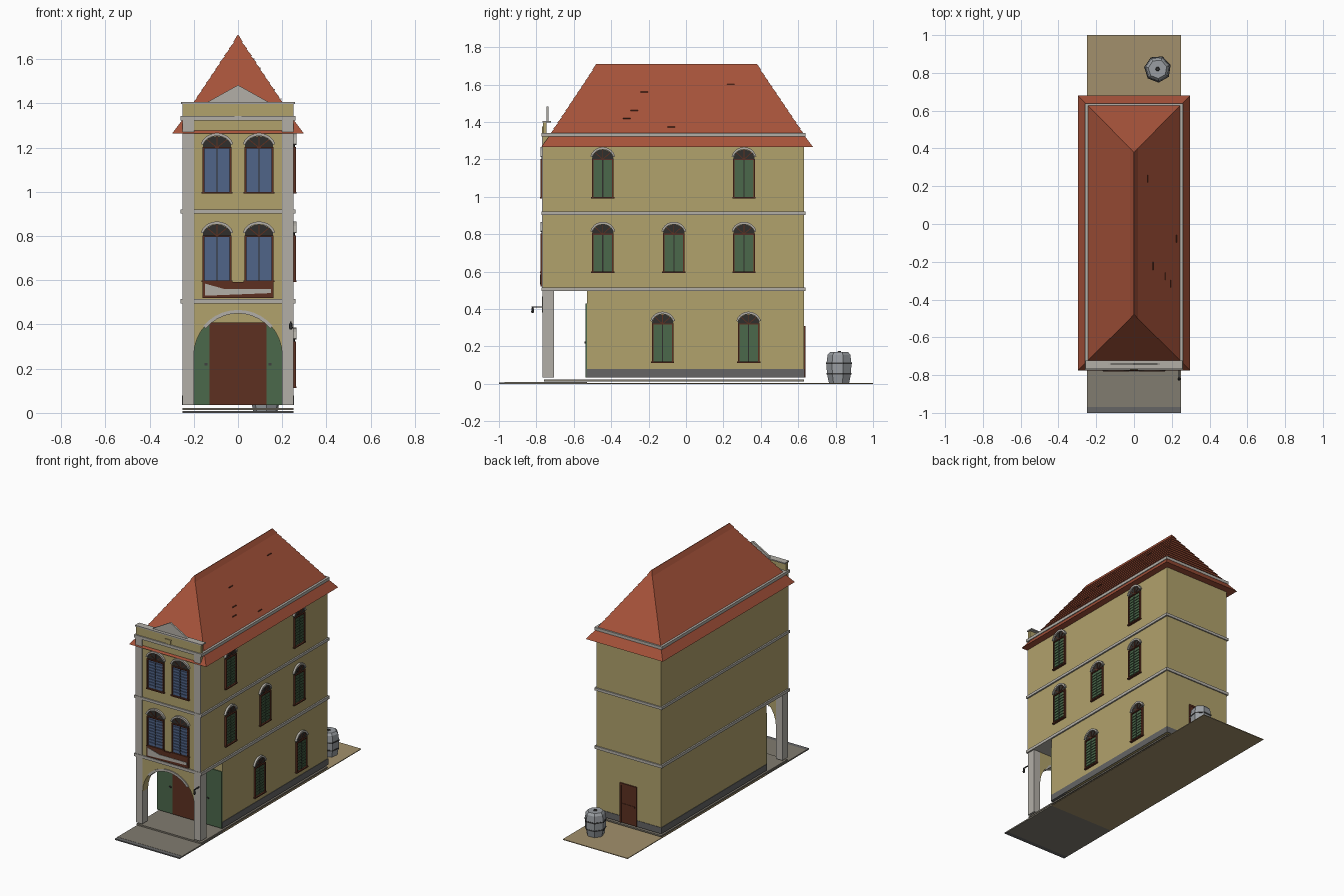
import bpy, bmesh, math, random

if "Cube" in bpy.data.objects:
    bpy.data.objects.remove(bpy.data.objects["Cube"])

random.seed(4)
MATS = {}
COL = {"wall": (.44, .36, .15), "roof": (.38, .085, .042), "green": (.07, .14, .07),
       "blue": (.08, .13, .25), "brown": (.11, .03, .015), "dark": (.03, .028, .025),
       "trim": (.45, .43, .39), "stone": (.13, .13, .13), "paving": (.22, .2, .16),
       "sand": (.36, .28, .15), "iron": (.05, .05, .05), "steel": (.32, .34, .36)}


def finish(name, bm, col):
    bmesh.ops.recalc_face_normals(bm, faces=bm.faces)
    me = bpy.data.meshes.new(name)
    bm.to_mesh(me)
    bm.free()
    ob = bpy.data.objects.new(name, me)
    bpy.context.collection.objects.link(ob)
    if col not in MATS:
        MATS[col] = bpy.data.materials.new(col)
        MATS[col].diffuse_color = (*COL[col], 1)
    me.materials.append(MATS[col])
    return ob


# Wall placements: (along wall, height, outward distance) -> world
def front(u, z, d): return (u, -.765 - d, z)
def inner(u, z, d): return (u, -.53 - d, z)
def right(u, z, d): return (.25 + d, u, z)
def back(u, z, d): return (-u, .63 + d, z)


def add_plate(bm, pts, d0, d1, place):
    a = [bm.verts.new(place(u, z, d0)) for u, z in pts]
    b = [bm.verts.new(place(u, z, d1)) for u, z in pts]
    bm.faces.new(a[::-1])
    bm.faces.new(b)
    for i in range(len(a)):
        j = (i + 1) % len(a)
        bm.faces.new((a[i], a[j], b[j], b[i]))


def plates(name, items, place, col):
    bm = bmesh.new()
    for pts, d0, d1 in items:
        add_plate(bm, pts, d0, d1, place)
    return finish(name, bm, col)


def rect(u0, u1, z0, z1):
    return [(u0, z0), (u1, z0), (u1, z1), (u0, z1)]


def box(name, x0, x1, y0, y1, z0, z1, col):
    return plates(name, [(rect(x0, x1, z0, z1), y0, y1)], lambda u, z, d: (u, d, z), col)


def arc(c, z, rx, rz, a0=0, a1=180, n=10):
    return [(c + rx * math.cos(math.radians(a0 + (a1 - a0) * i / n)),
             z + rz * math.sin(math.radians(a0 + (a1 - a0) * i / n))) for i in range(n + 1)]


def loft(name, rings, col):
    bm = bmesh.new()
    vs = [[bm.verts.new(p) for p in r] for r in rings]
    for a, b in zip(vs, vs[1:]):
        for i in range(len(a)):
            j = (i + 1) % len(a)
            bm.faces.new((a[i], a[j], b[j], b[i]))
    bm.faces.new(vs[0][::-1])
    bm.faces.new(vs[-1])
    return finish(name, bm, col)


def circle(x, y, z, r, n, turn=0):
    return [(x + r * math.cos(turn + 2 * math.pi * i / n),
             y + r * math.sin(turn + 2 * math.pi * i / n), z) for i in range(n)]


# Ground, paving and floor slab
box("sand_yard", -.25, .25, -.53, 1, 0, .005, "sand")
box("front_paving", -.25, .25, -.97, -.53, 0, .009, "paving")
box("kerb", -.25, .25, -1, -.97, 0, .008, "stone")
box("floor_slab", -.25, .25, -.76, .63, .012, .022, "paving")

# Main body
box("ground_floor", -.25, .25, -.53, .63, .035, .5, "wall")
box("upper_floors", -.25, .25, -.765, .63, .5, 1.335, "wall")
box("plinth", -.253, .253, -.533, .633, .035, .078, "stone")
for z, h in ((.495, .02), (.902, .018), (1.322, .02)):
    box("string_course", -.26, .26, -.773, .638, z, z + h, "trim")

# Arcade and pilasters
for s in (-1, 1):
    x0, x1 = sorted((s * .2, s * .25))
    box("arcade_pillar", x0, x1, -.768, -.705, .035, .5, "trim")
    box("front_pilaster", x0, x1, -.77, -.764, .5, 1.33, "trim")
plates("arcade_arch", [([(.2, .5), *arc(0, .26, .2, .2, n=16), (-.2, .5)], -.06, 0)], front, "wall")
plates("arch_molding", [(arc(0, .26, .206, .206, 40, 140) + arc(0, .26, .19, .19, 140, 40), -.06, .006)],
       front, "trim")

# Entrance under the arcade
plates("entrance_door", [(rect(-.13, .13, .035, .41), 0, .007)], inner, "brown")
plates("entrance_shutters", [(rect(s * .19 - .06, s * .19 + .06, .035, .43), 0, .006) for s in (-1, 1)],
       inner, "green")
plates("entrance_handles", [(rect(s * .145 - .006, s * .145 + .006, .215, .225), .005, .012) for s in (-1, 1)],
       inner, "iron")

# Back door
plates("back_door", [(rect(-.055, .055, .035, .3), 0, .004)], back, "brown")
plates("back_door_frame", [(rect(-.065, -.053, .035, .31), 0, .008), (rect(.053, .065, .035, .31), 0, .008),
                           (rect(-.053, .053, .298, .31), 0, .008), (rect(-.05, .05, .16, .17), 0, .007)],
       back, "brown")


def window(place, c, z0, w, col):
    z1, r = z0 + .2, w / 2
    plates("window_frame", [(rect(c - r, c - r + .008, z0, z1), 0, .012),
                            (rect(c + r - .008, c + r, z0, z1), 0, .012),
                            (rect(c - r, c + r, z1 - .004, z1 + .003), 0, .012),
                            (rect(c - r - .004, c + r + .004, z0 - .008, z0), 0, .015)], place, "brown")
    leaves, slats = [], []
    for s in (-1, 1):
        m = c + s * (r - .007) / 2
        h = (r - .01) / 2
        leaves.append((rect(m - h, m + h, z0, z1 - .004), 0, .004))
        for i in range(9):
            z = z0 + .012 + i * .02
            slats.append((rect(m - h + .003, m + h - .003, z, z + .012), .004, .009))
    plates("shutters", leaves + slats, place, col)
    plates("shutter_gap", [(rect(c - .003, c + .003, z0, z1), 0, .006)], place, "dark")
    plates("fanlight", [(arc(c, z1, r, .052), 0, .005)], place, "dark")
    bars = []
    for a in (45, 90, 135):
        ca, sa = math.cos(math.radians(a)), math.sin(math.radians(a))
        ex, ez = c + r * .95 * ca, z1 + .05 * sa
        bars.append(([(c - .002 * sa, z1 + .002 * ca), (c + .002 * sa, z1 - .002 * ca),
                      (ex + .002 * sa, ez - .002 * ca), (ex - .002 * sa, ez + .002 * ca)], 0, .008))
    plates("fanlight_bars", bars, place, "brown")
    plates("window_hood", [(arc(c, z1, r + .01, .066, 14, 166) + arc(c, z1, r, .053, 166, 14), 0, .014)],
           place, "trim")


# Windows on the front and right walls
for z in (.6, 1.0):
    for s in (-1, 1):
        window(front, s * .095, z, .13, "blue")
for z, ys in ((.12, (-.125, .335)), (.6, (-.445, -.065, .31)), (1.0, (-.445, .31))):
    for y in ys:
        window(right, y, z, .116, "green")

# Balcony panel
plates("balcony_panel", [(rect(-.16, .16, .52, .592), 0, .012)], front, "brown")
plates("balcony_drape", [([(-.15, .53), (.15, .542), (.15, .56), (-.06, .56), (-.15, .585)], .012, .015)],
       front, "trim")

# Parapet and pediment
box("parapet", -.25, .25, -.765, -.745, 1.335, 1.4, "wall")
box("parapet_cap", -.257, .257, -.768, -.722, 1.398, 1.406, "trim")
plates("pediment", [([(-.14, 1.405), (.14, 1.405), (0, 1.483)], -.03, -.018)], front, "trim")
plates("keystone", [([(-.015, 1.335), (.015, 1.335), (.022, 1.375), (-.022, 1.375)], 0, .006)], front, "wall")


# Hipped roof in overlapping courses
def roof_ring(t, inset=0):
    hx = max(.002, .297 * (1 - t) - inset)
    y0, y1 = -.775 + .295 * t + inset, .68 - .3 * t - inset
    z = 1.265 + .445 * t
    return [(-hx, y0, z), (hx, y0, z), (hx, y1, z), (-hx, y1, z)]


rings, steps = [roof_ring(0)], [.15 + .85 * i / 12 for i in range(13)]
for t in steps[:-1]:
    rings += [roof_ring(t, .005), roof_ring(t)]
rings.append(roof_ring(1))
loft("tiled_roof", rings, "roof")

# Loose tiles on the right slope
tiles = bmesh.new()
for i in range(5):
    t, y = random.uniform(.2, .8), random.uniform(-.4, .4)
    add_plate(tiles, rect(y - .02, y + .02, 1.265 + .445 * t, 1.27 + .445 * t), 0, .004,
              lambda u, z, d, t=t: (.297 * (1 - t) + d - .003, u, z))
finish("loose_tiles", tiles, "brown")

# Lantern on the right pillar
box("lantern_bracket", .236, .242, -.825, -.765, .408, .414, "iron")
loft("lantern", [circle(.239, -.82, z, r, 6) for z, r in ((.378, .005), (.385, .009), (.403, .007), (.41, .002))],
     "iron")

# Barrel in the yard
loft("barrel", [circle(.125, .82, z, r, 7, .3) for z, r in
                ((.005, .056), (.055, .067), (.11, .069), (.155, .063), (.17, .05))], "steel")
for z, r in ((.05, .07), (.105, .072)):
    loft("barrel_hoop", [circle(.125, .82, z, r, 7, .3), circle(.125, .82, z + .008, r, 7, .3)], "iron")
loft("barrel_knob", [circle(.125, .82, .17, .012, 6), circle(.125, .82, .176, .008, 6)], "iron")

for m in bpy.data.materials:
    if m.users and not m.is_grease_pencil:
        m.use_nodes = True
        m.node_tree.nodes["Principled BSDF"].inputs["Base Color"].default_value = m.diffuse_color
